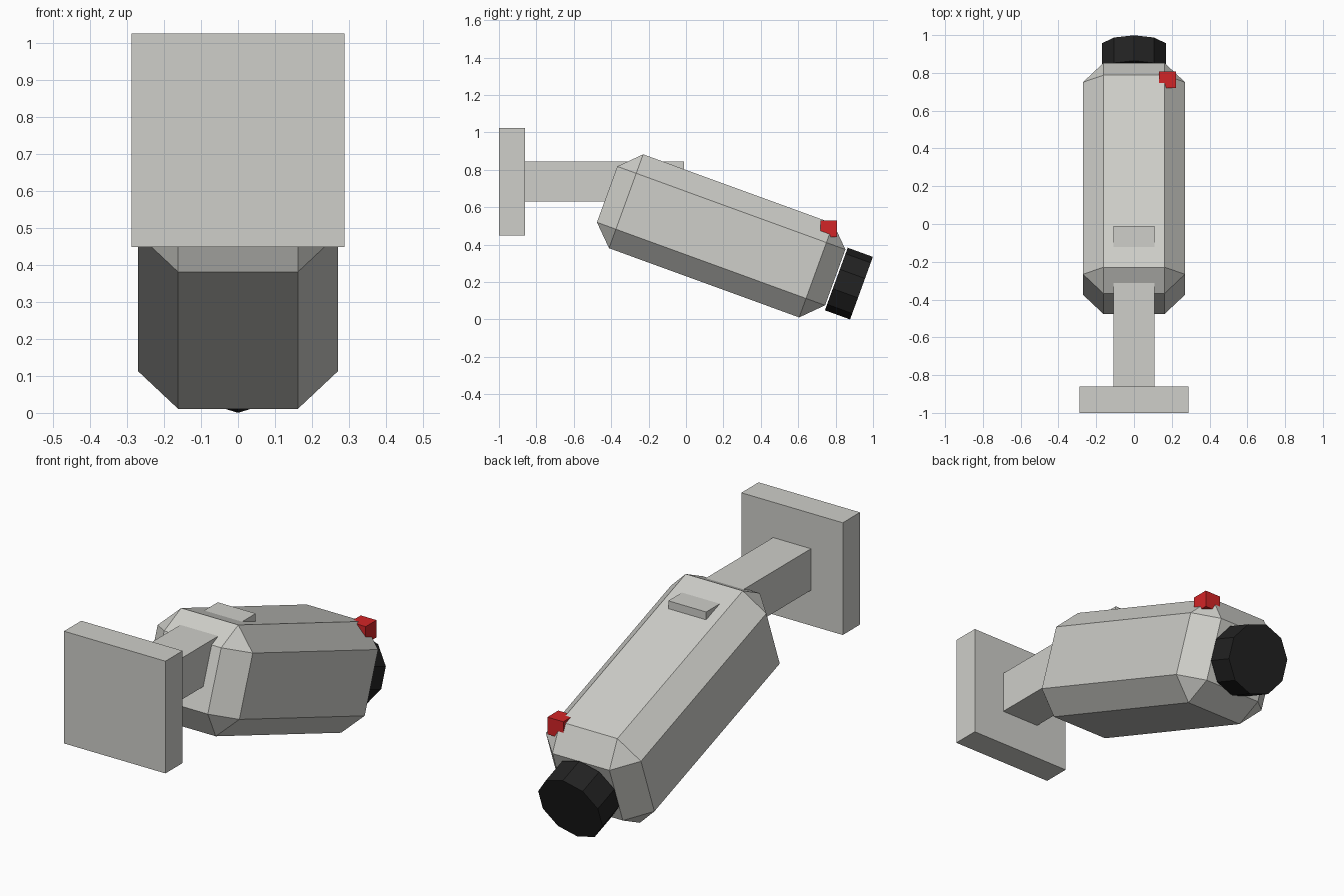
import bpy
from math import radians

default = bpy.data.objects.get("Cube")
if default:
    bpy.data.objects.remove(default, do_unlink=True)

TILT = radians(-20)


def make_material(name, rgb):
    mat = bpy.data.materials.new(name)
    mat.use_nodes = True
    color = (*rgb, 1)
    mat.diffuse_color = color
    mat.node_tree.nodes["Principled BSDF"].inputs["Base Color"].default_value = color
    return mat


def finish(name, mat):
    obj = bpy.context.object
    obj.name = name
    obj.data.name = name
    obj.data.materials.append(mat)
    return obj


def box(name, size, center, mat, tilt=0):
    bpy.ops.mesh.primitive_cube_add(size=1, location=center, rotation=(tilt, 0, 0))
    obj = finish(name, mat)
    for v in obj.data.vertices:
        v.co = [c * s for c, s in zip(v.co, size)]
    return obj


shell_grey = make_material("shell grey", (0.62, 0.62, 0.585))
lens_black = make_material("lens black", (0.016, 0.016, 0.016))
light_red = make_material("light red", (0.65, 0.018, 0.02))

# Wall mount
box("wall_plate", (0.576, 0.14, 0.576), (0, -0.93, 0.737), shell_grey)
box("mount_arm", (0.215, 0.85, 0.213), (0, -0.435, 0.737), shell_grey)

# Tilted housing with chamfered edges
housing = box("camera_housing", (0.54, 1.298, 0.534), (0, 0.188, 0.447), shell_grey, TILT)
chamfer = housing.modifiers.new("chamfer", "BEVEL")
chamfer.width = 0.108
chamfer.segments = 1

# Ten-sided lens, standing just clear of the housing
bpy.ops.mesh.primitive_cylinder_add(
    vertices=10, radius=0.178, depth=0.143,
    location=(0, 0.871, 0.192), rotation=(TILT + radians(90), 0, 0))
finish("lens", lens_black)

# Status light sunk into the front corner
box("status_light", (0.09, 0.088, 0.088), (0.177, 0.763, 0.484), light_red)
